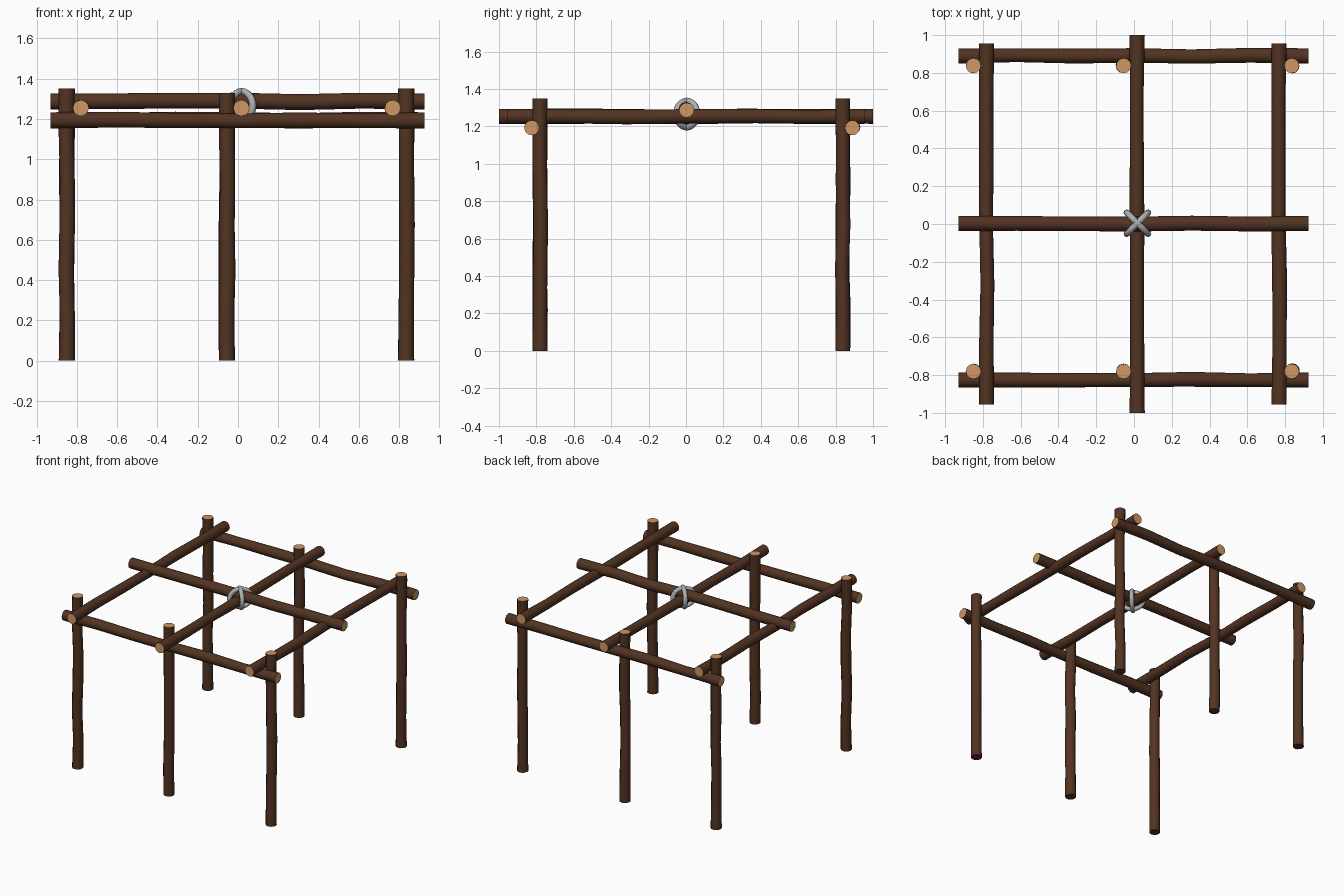
import bpy, bmesh, math, random
from mathutils import Vector, Matrix

if "Cube" in bpy.data.objects:
    bpy.data.objects.remove(bpy.data.objects["Cube"])

random.seed(4)


def material(name, rgb):
    m = bpy.data.materials.new(name)
    m.diffuse_color = (*rgb, 1)
    m.use_nodes = True
    m.node_tree.nodes["Principled BSDF"].inputs["Base Color"].default_value = m.diffuse_color
    return m


bark = material("dark bark", (0.085, 0.034, 0.016))
cut_wood = material("cut wood", (0.62, 0.31, 0.125))
rope_grey = material("grey rope", (0.42, 0.44, 0.46))


def log(name, start, end, radius=0.04, sides=12, rings=7, cut_start=True):
    """Slightly uneven round log with pale sawn ends."""
    start, end = Vector(start), Vector(end)
    axis = end - start
    rot = axis.to_track_quat('Z', 'Y').to_matrix()
    bm = bmesh.new()
    loops = []
    for i in range(rings):
        inner = 0 < i < rings - 1
        r = radius * (random.uniform(0.9, 0.99) if inner else 1)
        off = Vector((random.uniform(-1, 1), random.uniform(-1, 1), 0)) * (0.004 if inner else 0)
        c = start + axis * (i / (rings - 1)) + rot @ off
        loops.append([bm.verts.new(c + rot @ Vector((r * math.cos(a), r * math.sin(a), 0)))
                      for a in (2 * math.pi * k / sides for k in range(sides))])
    for lo, hi in zip(loops, loops[1:]):
        for k in range(sides):
            j = (k + 1) % sides
            bm.faces.new((lo[k], lo[j], hi[j], hi[k])).smooth = True
    bottom = bm.faces.new(loops[0][::-1])
    top = bm.faces.new(loops[-1])
    top.material_index = 1
    bottom.material_index = 1 if cut_start else 0
    for f in (bottom, top):
        for e in f.edges:
            e.smooth = False
    me = bpy.data.meshes.new(name)
    bm.to_mesh(me)
    bm.free()
    me.materials.append(bark)
    me.materials.append(cut_wood)
    ob = bpy.data.objects.new(name, me)
    bpy.context.collection.objects.link(ob)


# six upright posts
for row, y in (("front", -0.78), ("back", 0.838)):
    for side, x, h in (("left", -0.85, 1.35), ("middle", -0.055, 1.33), ("right", 0.835, 1.35)):
        log(f"{row}_{side}_post", (x, y, 0), (x, y, h), cut_start=False)

# beams running left to right
for name, y, z in (("front_beam", -0.825, 1.193), ("back_beam", 0.89, 1.193), ("centre_beam", 0.003, 1.287)):
    log(name, (-0.93, y, z), (0.925, y, z))

# rafters running front to back
for name, x, half in (("left_rafter", -0.78, 0.955), ("middle_rafter", 0.017, 1.0), ("right_rafter", 0.768, 0.955)):
    log(name, (x, -half, 1.254), (x, half, 1.254))

# rope lashing: two crossed loops around the central joint
for name, angle in (("rope_loop_a", 45), ("rope_loop_b", -45)):
    bpy.ops.mesh.primitive_torus_add(major_segments=24, minor_segments=8,
                                     major_radius=0.071, minor_radius=0.017)
    ob = bpy.context.object
    ob.name = name
    ob.data.transform(Matrix.Translation((0.018, 0.004, 1.266))
                      @ Matrix.Rotation(math.radians(angle), 4, 'Z')
                      @ Matrix.Rotation(math.pi / 2, 4, 'X')
                      @ Matrix.Diagonal((1.1, 1, 1, 1)))
    ob.data.materials.append(rope_grey)
    bpy.ops.object.shade_smooth()
